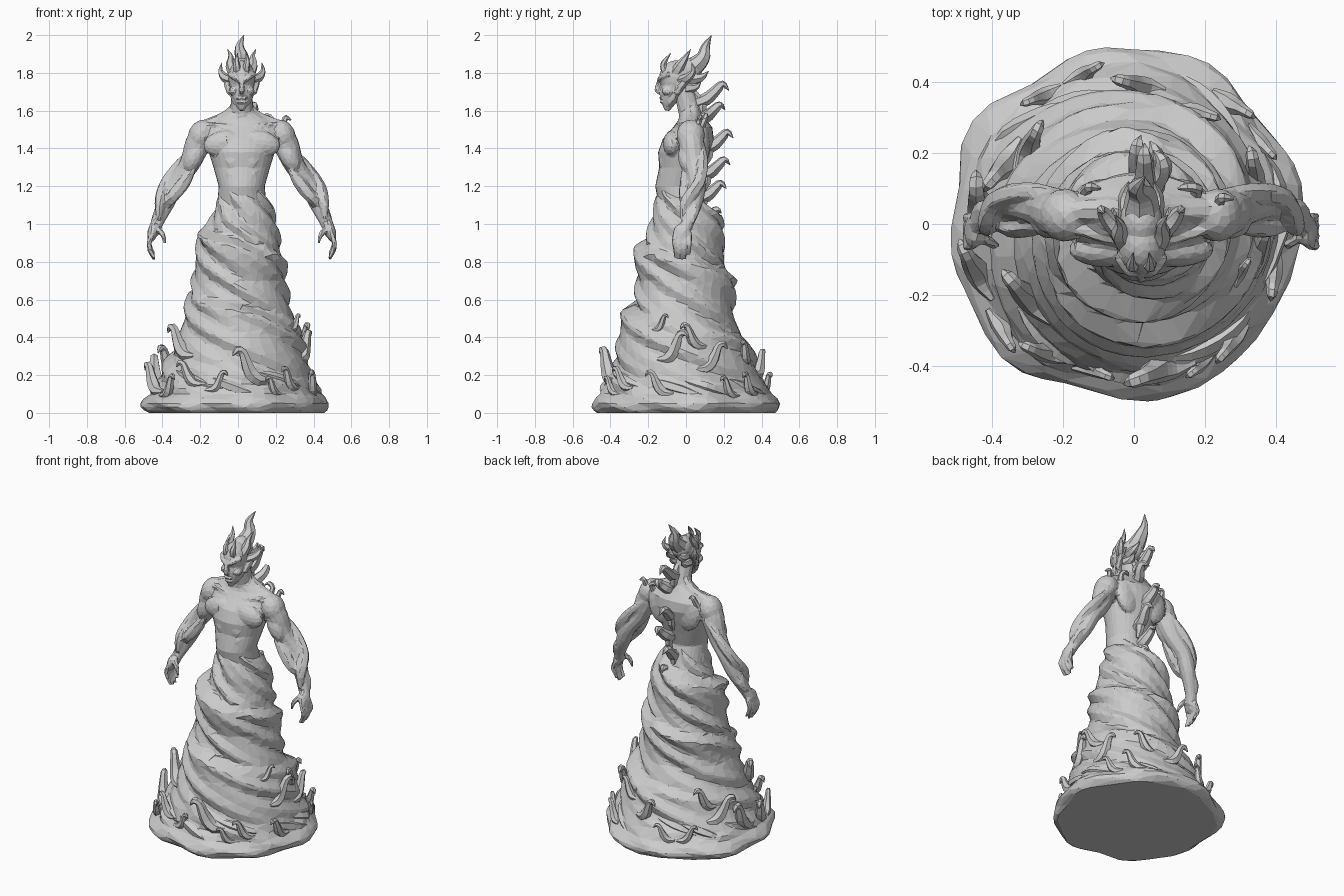
import bpy, bmesh, random
from math import sin, cos, pi, radians, tau
from mathutils import Vector, Matrix

random.seed(4)
CX = 0.02  # mirror plane of the figure


def finish(bm, name, voxel=0, ratio=1.0):
    bmesh.ops.recalc_face_normals(bm, faces=bm.faces)
    me = bpy.data.meshes.new(name)
    bm.to_mesh(me)
    bm.free()
    ob = bpy.data.objects.new(name, me)
    bpy.context.collection.objects.link(ob)
    if voxel:
        m = ob.modifiers.new("fuse", 'REMESH')
        m.mode = 'VOXEL'
        m.voxel_size = voxel
    if ratio < 1:
        m = ob.modifiers.new("facets", 'DECIMATE')
        m.ratio = ratio
    return ob


def interp(table, z):
    """Linear lookup in rows (z, a, b, ...)."""
    for lo, hi in zip(table, table[1:]):
        if z <= hi[0]:
            f = max(0, (z - lo[0]) / (hi[0] - lo[0]))
            return [a + (b - a) * f for a, b in zip(lo[1:], hi[1:])]
    return list(table[-1][1:])


def smooth(pts, n):
    """Catmull-Rom through rows (x, y, z, radius)."""
    p = [Vector(q) for q in pts]
    p = [2 * p[0] - p[1]] + p + [2 * p[-1] - p[-2]]
    out = []
    for i in range(1, len(p) - 2):
        a, b, c, d = p[i - 1:i + 3]
        for k in range(n):
            t = k / n
            out.append(0.5 * (2 * b + (c - a) * t + (2 * a - 5 * b + 4 * c - d) * t * t
                              + (3 * b - a - 3 * c + d) * t ** 3))
    return out + [p[-2]]


def skin(bm, rings):
    vs = [[bm.verts.new(c) for c in r] for r in rings]
    n = len(vs[0])
    for a, b in zip(vs, vs[1:]):
        for i in range(n):
            bm.faces.new((a[i], a[(i + 1) % n], b[(i + 1) % n], b[i]))
    bm.faces.new(vs[0][::-1])
    bm.faces.new(vs[-1])


def tube(bm, pts, n=3, sides=6):
    path = smooth(pts, n)
    u, rings = Vector((0.31, 0.9, 0.17)), []
    for i, q in enumerate(path):
        t = (path[min(i + 1, len(path) - 1)] - path[max(i - 1, 0)]).to_3d().normalized()
        u = (u - t * u.dot(t)).normalized()
        v, r = t.cross(u), max(q[3], 0.0015)
        rings.append([q.to_3d() + r * (u * cos(tau * k / sides) + v * sin(tau * k / sides))
                      for k in range(sides)])
    skin(bm, rings)


def blob(bm, loc, size, rot=0):
    m = Matrix.Translation(loc) @ Matrix.Rotation(rot, 4, 'Y') @ Matrix.Diagonal((*size, 1))
    bmesh.ops.create_icosphere(bm, subdivisions=3, radius=1, matrix=m)


# Swirling column: profile rows of height, radius, centre x, centre y
COLUMN = [(0, .46, -.02, 0), (.02, .49, -.025, 0), (.05, .495, -.025, 0), (.075, .48, -.025, 0),
          (.1, .45, -.02, 0), (.2, .4, -.01, -.01), (.3, .365, 0, -.015), (.4, .332, .01, -.02),
          (.5, .29, .01, -.03), (.6, .265, .005, -.025), (.7, .247, 0, -.01), (.8, .235, .01, -.015),
          (.9, .216, .015, -.025), (1, .185, .01, -.01), (1.08, .147, .02, -.015),
          (1.18, .105, .02, -.035)]
AMP = [(0, 0), (.15, .005), (.35, .045), (.6, .065), (.95, .07), (1.08, .045), (1.18, .012)]


def surf(th, z, off=0.0):
    r, cx, cy = interp(COLUMN, z)
    p = ((z - .96) / .34 + (th - pi) / tau) % 1
    saw = p - .5 if p > .12 else .5 - p / .12 * .88
    flat = .6 * cos(th) ** 2 * min(1, max(0, (.95 - z) * 8))  # ridges are softer at the sides
    r += saw * interp(AMP, z)[0] * (1 - flat) + off
    r += .009 * sin(5 * th + 42 * z) * min(1, z * 5) + .006 * sin(9 * th + 60 * z + 1)
    if z < .14:
        r += .01 * sin(5 * th + 1) + .008 * sin(8 * th)
    return Vector((cx + r * cos(th), cy + r * sin(th), z))


bm = bmesh.new()
zs = [0, .012, .03, .05, .065, .08, .1, .115, .13, .15] + [.15 + 1.03 * i / 60 for i in range(1, 61)]
skin(bm, [[surf(tau * k / 100, z) for k in range(100)] for z in zs])
finish(bm, "swirling_column", ratio=0.2)

# Splash hooks on the column: angle, height, size
bm = bmesh.new()
HOOKS = [(155, .2, .15), (140, .28, .13), (105, .11, .1), (88, .2, .13), (60, .27, .11),
         (47, .1, .11), (24, .23, .14), (8, .35, .12), (-20, .1, .12), (-8, .28, .15),
         (-63, .1, .09), (-80, .17, .17), (-102, .12, .1), (-125, .15, .12),
         (-150, .3, .16), (-138, .09, .11), (172, .13, .17), (-165, .11, .15),
         (125, .11, .1), (30, .09, .1), (-50, .13, .11), (-20, .44, .08)]
for i, (deg, z, s) in enumerate(HOOKS):
    th, d = radians(deg), -1 if i % 3 else 1
    step = d * s / (.4 if z < .3 else .33)
    rows = [(-.65, .02, -.06, .08), (-.3, .03, -.05, .2), (-.05, .25, -.03, .23), (.1, .6, .03, .18),
            (.22, .9, .06, .14), (.4, .96, .1, .12), (.54, .78, .12, .02)]
    pts = []
    for a, h, o, r in rows:
        q = surf(th, z)
        c = Vector((-sin(th), cos(th), 0)) * a * d * s
        if a < 0:
            q, c = surf(th + a * step, z), Vector()
        out = Vector((cos(th), sin(th), 0)) * o * s
        pts.append((*(q + c + out + Vector((0, 0, h * s))), r * s))
    tube(bm, pts, 2, 6)
finish(bm, "splash_hooks")

# Low wave crests running round the base
bm = bmesh.new()
for i in range(9):
    t0, z0 = tau * i / 9 + random.uniform(-.2, .2), random.uniform(.08, .14)
    L = random.uniform(.6, .9)
    tube(bm, [(*surf(t0 + L * f, z0 + .1 * (1 - f), -.014), .03 * sin(pi * (.04 + .92 * f)))
              for f in (0, .25, .5, .75, 1)], 2, 5)
finish(bm, "wave_crests")

# Torso, arms and hands, fused together
bm = bmesh.new()
TORSO = [(1.0, -.01, .14, .13), (1.1, -.02, .13, .125), (1.2, -.045, .122, .118),
         (1.3, -.02, .15, .122), (1.38, -.01, .175, .138), (1.45, .012, .2, .135),
         (1.51, .035, .205, .105), (1.55, .035, .15, .075), (1.6, .025, .065, .055)]
skin(bm, [[(CX + rx * cos(tau * k / 32), cy + ry * sin(tau * k / 32), z) for k in range(32)]
          for z, cy, rx, ry in TORSO])
tube(bm, [(CX, .04, 1.5, .075), (CX, .02, 1.6, .062), (CX, -.02, 1.74, .056)], 3, 12)
for s in (-1, 1):
    def at(x, y, z, *r):
        return (CX + s * x, y, z, *r)
    blob(bm, at(.095, -.072, 1.425), (.11, .05, .07), s * .15)
    blob(bm, at(.1, .085, 1.43), (.08, .042, .11), s * .2)
    blob(bm, at(.215, .025, 1.47), (.068, .075, .085), -s * .4)
    # trapezius and collar bone
    tube(bm, [at(.02, .03, 1.63, .03), at(.08, .04, 1.56, .04), at(.2, .035, 1.515, .035)], 3, 8)
    tube(bm, [at(.02, -.06, 1.495, .016), at(.1, -.04, 1.52, .016), at(.2, -.01, 1.525, .015)], 3, 6)
    # arm with biceps, and strands twisting round it
    tube(bm, [at(.2, .02, 1.5, .06), at(.235, .03, 1.42, .068), at(.28, .045, 1.31, .054),
              at(.35, .06, 1.215, .046), at(.395, .045, 1.12, .045), at(.447, .01, 1.01, .034),
              at(.47, -.015, .95, .032)], 4, 12)
    blob(bm, at(.25, .005, 1.36), (.05, .047, .09), -s * .45)
    tube(bm, [at(.22, .085, 1.43, .014), at(.325, .09, 1.32, .03), at(.405, .065, 1.21, .034),
              at(.432, .0, 1.12, .032), at(.44, -.02, 1.03, .014)], 4, 6)
    tube(bm, [at(.255, -.01, 1.29, .014), at(.305, .0, 1.22, .036), at(.37, -.005, 1.14, .034),
              at(.43, .045, 1.08, .03), at(.47, .03, 1.01, .014)], 4, 6)
    # palm, fingers and thumb
    blob(bm, at(.472, -.02, .955), (.026, .048, .05), -s * .2)
    for k, y in enumerate((-.057, -.032, -.007, .018)):
        drop = (.01, 0, .005, .025)[k]
        tube(bm, [at(.472, y, .95, .015), at(.49, y * 1.1, .905, .014),
                  at(.487, y, .86 + drop, .013), at(.462, y, .81 + drop, .008)], 3, 6)
    tube(bm, [at(.455, -.03, .985, .016), at(.42, -.055, .945, .015), at(.405, -.06, .895, .007)], 3, 6)
# belly muscles
for z in (1.18, 1.26, 1.33):
    for s in (-1, 1):
        blob(bm, (CX + s * .04, -.122, z), (.045, .02, .045))
finish(bm, "torso_and_arms", 0.0085, 0.07)

# Head with face and swept-back crest
bm = bmesh.new()
blob(bm, (CX, -.05, 1.775), (.072, .092, .092))
tube(bm, [(CX, -.06, 1.76, .068), (CX, -.08, 1.69, .058), (CX, -.093, 1.645, .04),
          (CX, -.1, 1.6, .014)], 3, 10)
tube(bm, [(CX, -.135, 1.775, .012), (CX, -.15, 1.73, .014), (CX, -.15, 1.705, .016),
          (CX, -.13, 1.69, .008)], 3, 6)
blob(bm, (CX, -.128, 1.667), (.03, .014, .008))
blob(bm, (CX, -.122, 1.645), (.026, .016, .01))
blob(bm, (CX, .01, 1.81), (.06, .075, .07))
for s in (-1, 1):
    blob(bm, (CX + s * .043, -.095, 1.705), (.026, .034, .022), s * .5)
    tube(bm, [(CX + s * .004, -.14, 1.755, .012), (CX + s * .035, -.133, 1.775, .015),
              (CX + s * .068, -.09, 1.795, .012)], 3, 6)
    tube(bm, [(CX + s * .06, -.05, 1.69, .018), (CX + s * .075, -.01, 1.75, .022),
              (CX + s * .08, .05, 1.79, .004)], 3, 6)
    tube(bm, [(CX + s * .05, -.045, 1.7, .02), (CX + s * .03, -.085, 1.645, .018),
              (CX, -.1, 1.63, .016)], 3, 6)  # jaw line
finish(bm, "head", 0.0065, 0.13)

# Flame-like horns
bm = bmesh.new()
tube(bm, [(CX, -.06, 1.8, .05), (CX, .03, 1.825, .054), (CX, .09, 1.88, .04),
          (CX - .012, .105, 1.94, .024), (CX + .012, .135, 2.0, .001)], 3, 7)
for s in (-1, 1):
    for pts in ([(.055, -.03, 1.76, .025), (.09, .01, 1.775, .024), (.112, .04, 1.81, .014), (.105, .03, 1.855, .001)],
                [(.035, -.06, 1.79, .035), (.06, -.03, 1.84, .026), (.058, .0, 1.885, .014), (.075, .025, 1.925, .001)],
                [(.02, -.1, 1.79, .025), (.025, -.12, 1.835, .018), (.028, -.11, 1.865, .013), (.022, -.08, 1.905, .001)],
                [(.03, .02, 1.77, .035), (.042, .08, 1.775, .022), (.035, .12, 1.81, .001)],
                [(.035, .0, 1.72, .034), (.04, .05, 1.725, .02), (.04, .08, 1.75, .001)]):
        tube(bm, [(CX + s * x, y, z, r) for x, y, z, r in pts], 3, 6)
finish(bm, "horns")

# Hooked spikes down the spine: side offset, base y, apex height, reach
bm = bmesh.new()
for dx, y, z, k in ((.0, .085, 1.755, 1.1), (.025, .09, 1.645, .9), (-.01, .12, 1.5, 1.0),
                    (.015, .11, 1.355, .95), (-.01, .09, 1.23, .95), (.01, .09, 1.09, .75)):
    x = CX + .01 + dx
    tube(bm, [(x, y - .05, z - .11 * k, .03), (x, y + .02 * k, z - .085 * k, .034),
              (x + dx, y + .065 * k, z - .045 * k, .028), (x + dx, y + .1 * k, z - .015, .02),
              (x, y + .13 * k, z - .045 * k, .001)], 3, 6)
    tube(bm, [(x, y - .05, z - .05 * k, .02), (x, y + .0 * k, z - .12 * k, .028),
              (x, y - .02, z - .19 * k, .012)], 3, 6)
# small curls on the shoulders
for x, y, z, d in ((.235, .05, 1.52, 1), (.17, .08, 1.53, -1), (-.14, .08, 1.51, 1)):
    tube(bm, [(x, y, z - .02, .02), (x + .01, y + .02, z + .025, .015),
              (x + .02 * d, y + .025, z + .045, .014), (x + .045 * d, y + .02, z + .03, .004)], 2, 6)
finish(bm, "back_spikes")
